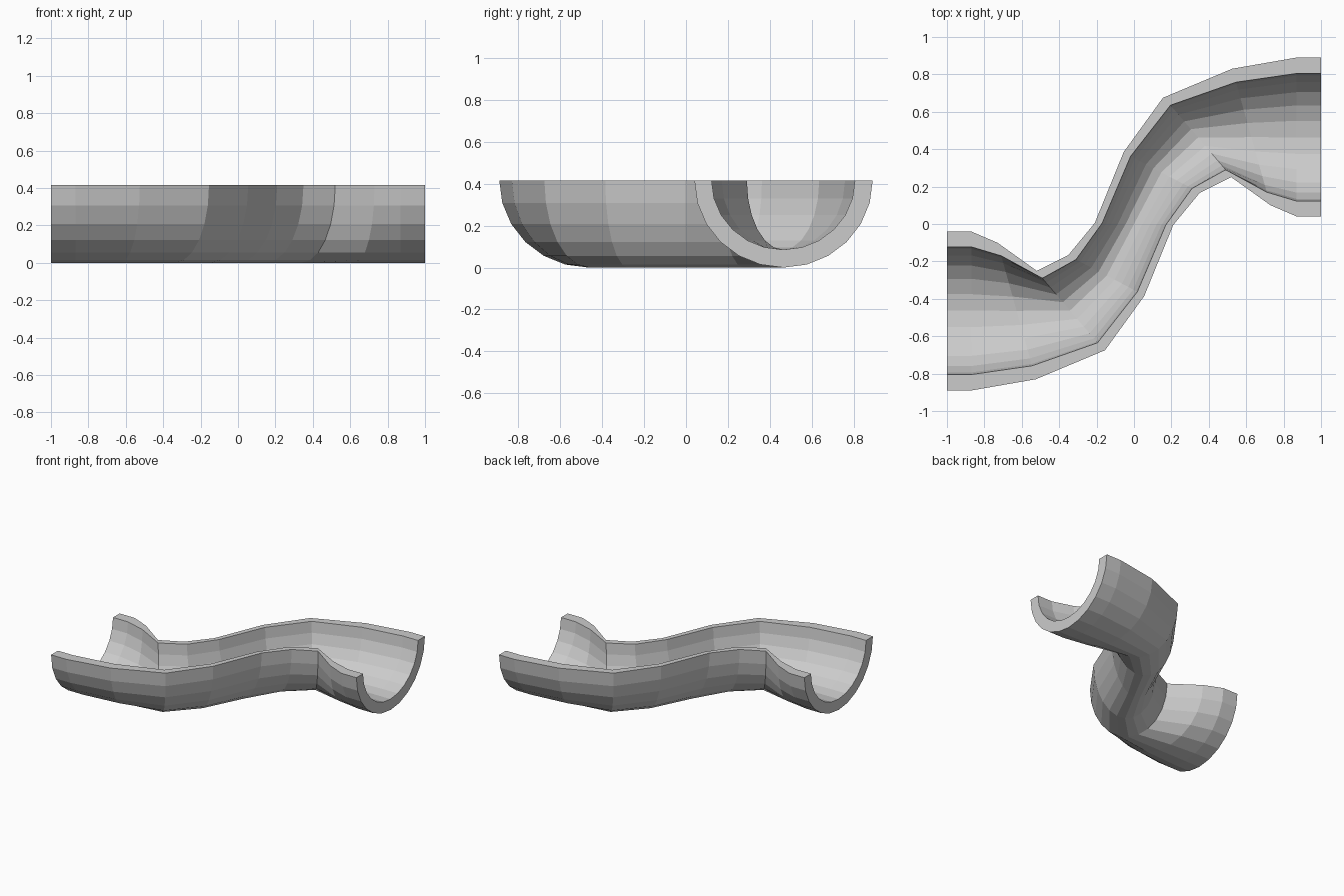
import bpy, bmesh, math
from mathutils import Vector

if "Cube" in bpy.data.objects:
    bpy.data.objects.remove(bpy.data.objects["Cube"])

H = 0.415      # outer depth
HI = 0.33      # inner depth
N = 12         # facets across the half pipe

# Rim points of the first half of the S path: (back rim, front rim) per section
outer = [((-1, -.04), (-1, -.89)), ((-.87, -.04), (-.87, -.89)),
         ((-.73, -.10), (-.525, -.83)), ((-.52, -.25), (-.155, -.675)),
         ((-.35, -.165), (.055, -.385)), ((-.21, .005), (.21, -.005))]
inner = [((-1, -.122), (-1, -.805)), ((-.87, -.122), (-.87, -.805)),
         ((-.71, -.17), (-.545, -.758)), ((-.49, -.29), (-.195, -.635)),
         ((-.31, -.19), (.018, -.362)), ((-.17, .005), (.17, -.005))]


def full(half):
    """Complete the path by a half-turn about the centre."""
    secs = [(Vector(a), Vector(b)) for a, b in half]
    return secs + [(-b, -a) for a, b in reversed(secs[:-1])]


def arc(bm, a, b, depth):
    """Half ellipse hanging between two rim points."""
    verts = []
    for k in range(N + 1):
        t = math.pi * k / N
        p = (a + b) / 2 + (a - b) / 2 * math.cos(t)
        verts.append(bm.verts.new((p.x, p.y, H - depth * math.sin(t))))
    return verts


bm = bmesh.new()
rings = []
for (oa, ob), (ia, ib) in zip(full(outer), full(inner)):
    rings.append(arc(bm, oa, ob, H) + arc(bm, ia, ib, HI)[::-1])

# Skin between neighbouring sections (outside, inside and both rims)
M = 2 * (N + 1)
for r, s in zip(rings, rings[1:]):
    for k in range(M):
        j = (k + 1) % M
        bm.faces.new((r[k], r[j], s[j], s[k]))

# End walls
for r in (rings[0], rings[-1]):
    for k in range(N):
        bm.faces.new((r[k], r[k + 1], r[M - 2 - k], r[M - 1 - k]))

bmesh.ops.recalc_face_normals(bm, faces=bm.faces)
mesh = bpy.data.meshes.new("half_pipe_channel")
bm.to_mesh(mesh)
bm.free()
obj = bpy.data.objects.new("half_pipe_channel", mesh)
bpy.context.collection.objects.link(obj)
